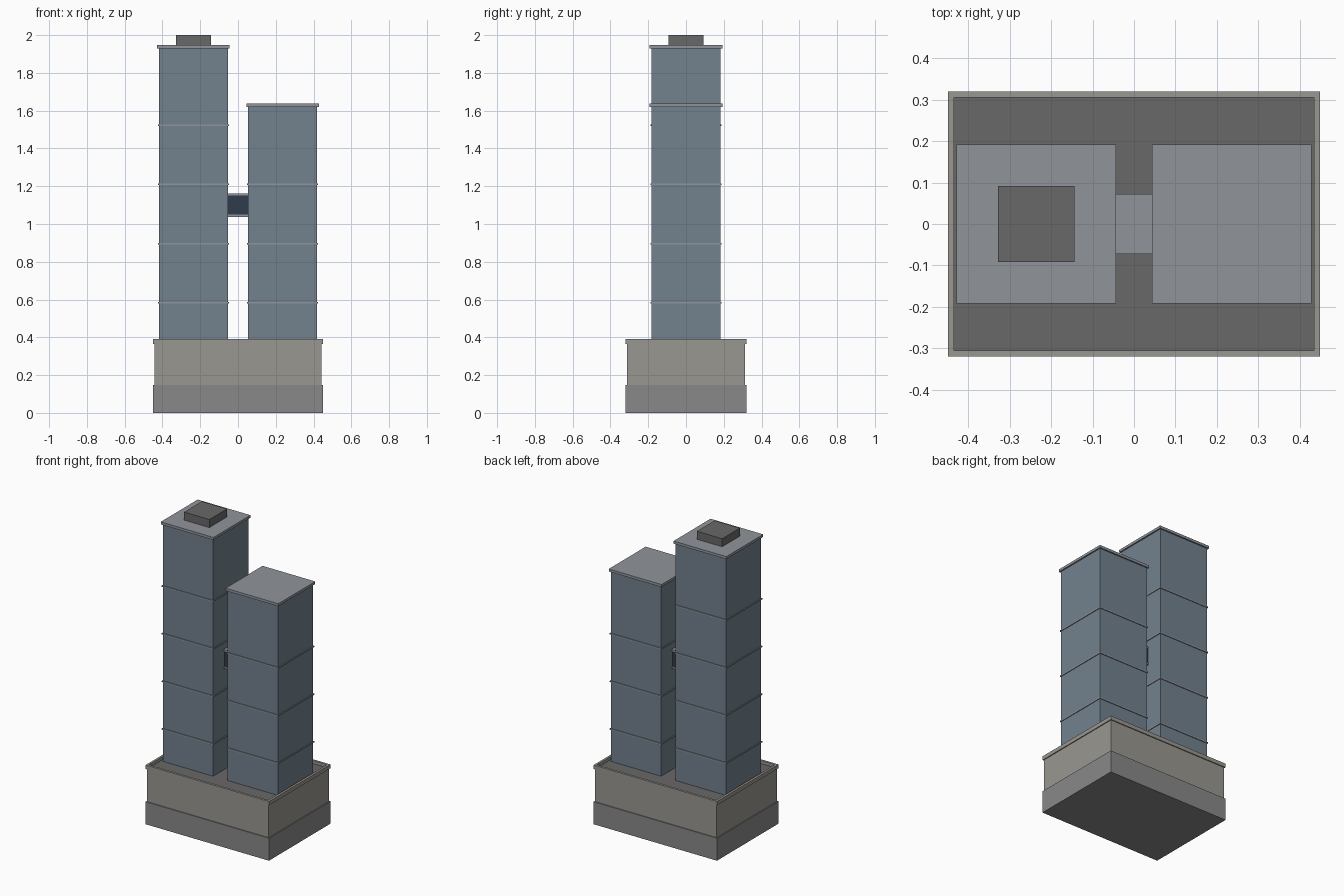
import bpy

if "Cube" in bpy.data.objects:
    bpy.data.objects.remove(bpy.data.objects["Cube"])


def material(name, rgb):
    m = bpy.data.materials.new(name)
    m.diffuse_color = (*rgb, 1)
    m.use_nodes = True
    m.node_tree.nodes["Principled BSDF"].inputs["Base Color"].default_value = m.diffuse_color
    return m


stone = material("stone", (0.32, 0.31, 0.28))
plinth_grey = material("plinth_grey", (0.25, 0.25, 0.25))
facade = material("facade", (0.17, 0.22, 0.27))
trim = material("trim", (0.28, 0.30, 0.33))
roof_dark = material("roof_dark", (0.14, 0.14, 0.14))
dark_glass = material("dark_glass", (0.03, 0.045, 0.07))


def box(name, cx, cy, hx, hy, z0, z1, mat):
    """Box from centre, half widths and a height range."""
    bpy.ops.mesh.primitive_cube_add(size=2, location=(cx, cy, (z0 + z1) / 2))
    ob = bpy.context.object
    ob.name = name
    ob.scale = (hx, hy, (z1 - z0) / 2)
    bpy.ops.object.transform_apply(location=False, rotation=False, scale=True)
    ob.data.materials.append(mat)
    return ob


# Podium with plinth, roof deck and parapet
box("plinth", 0, 0, 0.449, 0.319, 0, 0.148, plinth_grey)
box("podium", 0, 0, 0.443, 0.313, 0.148, 0.364, stone)
box("podium_roof", 0, 0, 0.437, 0.307, 0.364, 0.37, roof_dark)
for s, side in ((-1, "a"), (1, "b")):
    box("parapet_long_" + side, 0, s * 0.312, 0.449, 0.0075, 0.364, 0.39, stone)
    box("parapet_short_" + side, s * 0.4415, 0, 0.0075, 0.3045, 0.364, 0.39, stone)

# Towers with floor bands and roof slabs
for name, cx, top, bands in (("tall_tower", -0.236, 1.93, 4),
                             ("short_tower", 0.236, 1.62, 3)):
    box(name, cx, 0, 0.183, 0.183, 0.37, top, facade)
    for i in range(bands):
        z = 0.583 + i * 0.3135
        box(f"{name}_band_{i + 1}", cx, 0, 0.188, 0.188, z - 0.004, z + 0.004, trim)
    box(name + "_roof_slab", cx, 0, 0.192, 0.192, top, top + 0.017, trim)

# Rooftop plant room
box("plant_room", -0.236, 0, 0.092, 0.092, 1.947, 2.0, roof_dark)

# Sky bridge between the towers
box("bridge_glass", 0, 0, 0.053, 0.066, 1.049, 1.15, dark_glass)
box("bridge_floor", 0, 0, 0.053, 0.072, 1.037, 1.049, trim)
box("bridge_roof", 0, 0, 0.053, 0.072, 1.15, 1.162, trim)
